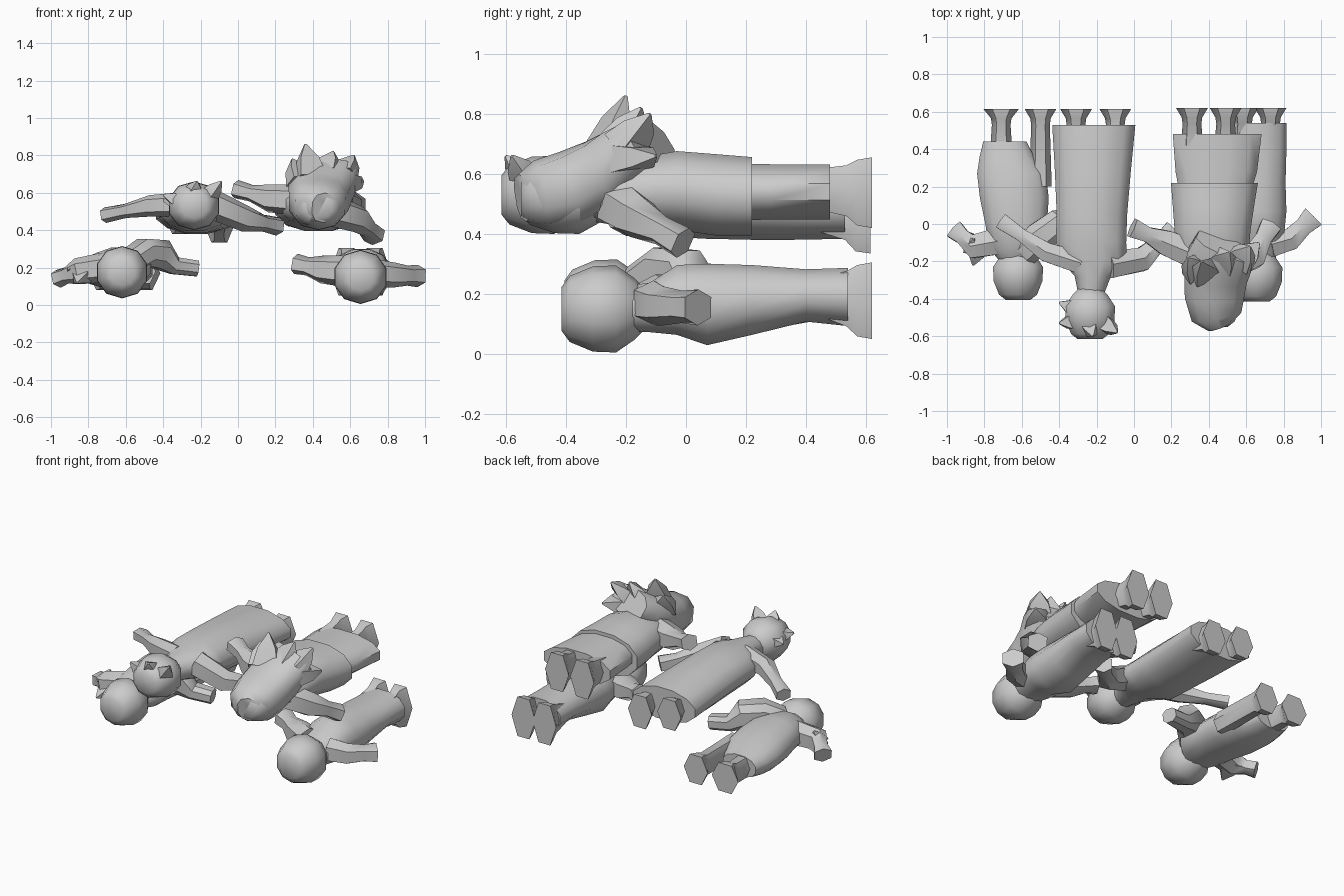
import bpy, bmesh, math
from mathutils import Vector


def loft(name, stations, sides=10, power=0.8, twist=0.5, angle=40, along_y=False):
    """Closed skin through stations (x, y, z, half width, half height)."""
    bm = bmesh.new()
    pts = [Vector(s[:3]) for s in stations]
    rings = []
    for i, s in enumerate(stations):
        t = (pts[min(i + 1, len(pts) - 1)] - pts[max(i - 1, 0)]).normalized()
        if along_y:
            t = Vector((0, 1, 0))
        side = t.cross(Vector((0, 0, 1))).normalized()
        up = side.cross(t)
        ring = []
        for k in range(sides):
            a = 2 * math.pi * (k + twist) / sides
            c, d = math.cos(a), math.sin(a)
            u = math.copysign(abs(c) ** power, c) * s[3]
            v = math.copysign(abs(d) ** power, d) * s[4]
            ring.append(bm.verts.new(pts[i] + side * u + up * v))
        rings.append(ring)
    for a, b in zip(rings, rings[1:]):
        for k in range(sides):
            j = (k + 1) % sides
            bm.faces.new((a[k], a[j], b[j], b[k]))
    bm.faces.new(rings[0])
    bm.faces.new(rings[-1])
    bmesh.ops.recalc_face_normals(bm, faces=bm.faces)
    me = bpy.data.meshes.new(name)
    bm.to_mesh(me)
    bm.free()
    ob = bpy.data.objects.new(name, me)
    bpy.context.collection.objects.link(ob)
    bpy.ops.object.select_all(action='DESELECT')
    ob.select_set(True)
    bpy.context.view_layer.objects.active = ob
    bpy.ops.object.shade_smooth_by_angle(angle=math.radians(angle))
    return ob


def body(name, stations, power=0.92):
    return loft(name, stations, sides=12, power=power, angle=50, along_y=True)


def head(name, x, y, z, rx, ry, rz):
    st = [(x, y + ry * f, z, rx * r, rz * r) for f, r in
          ((-1, .5), (-.8, .76), (-.25, .98), (.3, 1), (.75, .7), (1, .45))]
    return loft(name, st, power=0.95, along_y=True, angle=60)


def arm(name, a, b, c, r0=.07, r1=.045):
    end = Vector(c)
    wrist = Vector(b).lerp(end, .55)
    loft(name, [(*a, r0, r0), (*b, r0 * .88, r0 * .88), (*wrist, r1 * .9, r1 * .9),
                (*end, r1 * 1.15, r1)], sides=6, angle=50)


def foot(name, x, y, z0, z1, ankle_z, y1=.615, w=.085):
    # leg, narrow ankle and flared six-sided sole
    zc, h = (z0 + z1) / 2, (z1 - z0) / 1.73
    loft(name, [(x, y, ankle_z, .06, .075), (x, y1 - .085, (ankle_z + zc) / 2, .05, h * .72),
                (x, y1 - .05, zc, .055, h * .93),
                (x, y1, zc, w, h)], sides=6, power=1, twist=0, angle=45, along_y=True)


def spike(name, a, b, w, h):
    m = Vector(a).lerp(Vector(b), .55)
    loft(name, [(*a, w, h), (*m, w * .7, h * .7), (*b, .006, .006)], sides=4, angle=50)


# lower left figure
head('lower_left_head', -.62, -.27, .175, .14, .135, .14)
body('lower_left_body', [(-.63, -.2, .18, .09, .08), (-.62, -.13, .20, .16, .10),
                         (-.63, 0, .20, .17, .11), (-.64, .14, .19, .19, .11),
                         (-.655, .27, .185, .19, .10), (-.68, .36, .18, .15, .085),
                         (-.69, .44, .18, .12, .07)])
foot('lower_left_leg_outer', -.71, .38, .08, .26, .18, w=.095)
foot('lower_left_leg_inner', -.50, .20, .08, .26, .18)
arm('lower_left_outer_arm', (-.72, -.09, .2), (-.86, -.12, .18), (-.96, -.03, .14), .08, .05)
spike('lower_left_outer_cuff', (-.82, -.08, .18), (-.86, -.22, .12), .08, .06)
spike('lower_left_thumb', (-.87, -.13, .17), (-.86, -.08, .25), .05, .05)
loft('lower_left_inner_arm', [(-.58, -.15, .23, .08, .07), (-.50, -.07, .28, .09, .08),
                              (-.41, 0, .27, .08, .085), (-.34, .03, .21, .06, .05),
                              (-.22, .06, .195, .05, .045)], sides=8)

# upper left figure
head('upper_left_head', -.235, -.48, .53, .14, .135, .13)
for i, (a, b) in enumerate((((-.30, -.46, .55), (-.40, -.42, .56)),
                            ((-.30, -.52, .55), (-.40, -.53, .59)),
                            ((-.16, -.53, .58), (-.09, -.58, .66)),
                            ((-.24, -.54, .59), (-.22, -.60, .66)))):
    spike('hair_tuft_%d' % i, a, b, .06, .05)
body('upper_left_robe', [(-.23, -.38, .52, .07, .07), (-.22, -.28, .52, .10, .085),
                         (-.21, -.20, .52, .18, .09), (-.23, -.10, .51, .195, .115),
                         (-.225, .05, .505, .195, .125), (-.22, .28, .495, .21, .12),
                         (-.215, .53, .485, .23, .105)], 1.0)
foot('upper_left_leg_outer', -.31, .45, .38, .57, .48)
foot('upper_left_leg_inner', -.10, .45, .335, .54, .47)
arm('upper_left_outer_arm', (-.28, -.21, .54), (-.47, -.15, .53), (-.71, .015, .48), .065, .042)
arm('upper_left_inner_arm', (-.14, -.22, .54), (.04, -.19, .46), (.21, -.03, .42), .08, .05)

# upper right figure
body('upper_right_bodice', [(.42, -.38, .53, .08, .08), (.43, -.26, .53, .16, .10),
                            (.42, -.14, .54, .20, .12), (.42, -.03, .545, .21, .135),
                            (.425, .10, .53, .225, .14), (.43, .22, .525, .24, .135)])
body('upper_right_skirt', [(.43, .10, .54, .18, .10), (.44, .28, .54, .225, .095),
                           (.445, .48, .54, .245, .095)])
foot('upper_right_leg_inner', .31, .42, .42, .655, .55, .62)
foot('upper_right_leg_outer', .49, .42, .42, .655, .55, .62)
arm('upper_right_inner_arm', (.34, -.17, .56), (.17, -.10, .57), (-.01, -.02, .62), .085, .05)
arm('upper_right_outer_arm', (.52, -.22, .50), (.64, -.17, .46), (.73, -.01, .37), .085, .055)
# big swept hair with raised tips
head('upper_right_head', .43, -.40, .525, .15, .15, .125)
loft('swept_hair', [(.46, -.545, .52, .07, .08), (.44, -.49, .53, .14, .115),
                    (.43, -.38, .55, .165, .13), (.44, -.27, .60, .175, .125),
                    (.46, -.19, .66, .185, .11), (.49, -.12, .71, .17, .09)], angle=50)
for i, (a, b) in enumerate((((.39, -.27, .68), (.36, -.20, .86)),
                            ((.34, -.25, .66), (.29, -.18, .78)),
                            ((.47, -.21, .71), (.51, -.15, .82)),
                            ((.56, -.20, .70), (.62, -.12, .80)),
                            ((.57, -.20, .65), (.67, -.10, .66)))):
    spike('hair_tip_%d' % i, a, b, .10, .06)

# lower right figure
head('lower_right_head', .655, -.275, .15, .145, .14, .145)
body('lower_right_robe', [(.66, -.2, .15, .09, .08), (.66, -.12, .155, .13, .085),
                          (.66, -.03, .18, .15, .12), (.66, .07, .165, .16, .14),
                          (.66, .22, .18, .155, .12), (.665, .40, .195, .155, .09),
                          (.67, .54, .19, .15, .10)])
foot('lower_right_leg_inner', .58, .45, .05, .305, .19, .62)
foot('lower_right_leg_outer', .73, .45, .05, .305, .19, .62)
arm('lower_right_outer_arm', (.73, -.11, .17), (.84, -.08, .16), (.96, .04, .155), .075, .06)
arm('lower_right_inner_arm', (.58, -.10, .18), (.45, -.04, .19), (.31, .02, .22), .085, .055)
